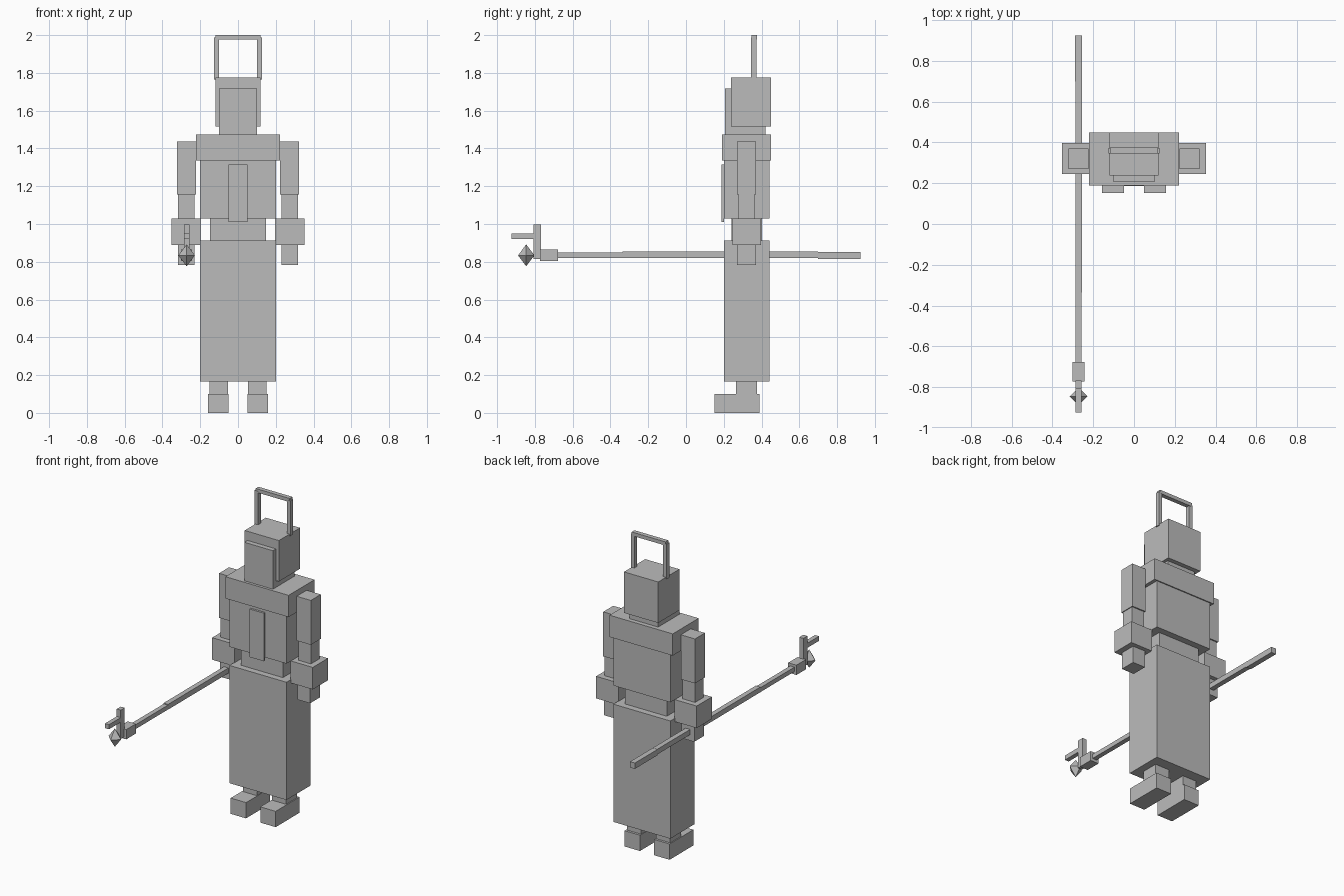
import bpy
import bmesh
from mathutils import Matrix

if "Cube" in bpy.data.objects:
    bpy.data.objects.remove(bpy.data.objects["Cube"], do_unlink=True)

grey = bpy.data.materials.new("plain_grey")
grey.use_nodes = True
grey.diffuse_color = (0.5, 0.5, 0.5, 1)
grey.node_tree.nodes["Principled BSDF"].inputs["Base Color"].default_value = (0.5, 0.5, 0.5, 1)


def finish(name, bm):
    mesh = bpy.data.meshes.new(name)
    bm.to_mesh(mesh)
    bm.free()
    mesh.materials.append(grey)
    obj = bpy.data.objects.new(name, mesh)
    bpy.context.collection.objects.link(obj)
    return obj


def box(name, x, y, z):
    """Box between the given (low, high) limits on each axis."""
    bm = bmesh.new()
    bmesh.ops.create_cube(bm, size=1)
    limits = (x, y, z)
    for v in bm.verts:
        v.co = [lim[0] if c < 0 else lim[1] for c, lim in zip(v.co, limits)]
    return finish(name, bm)


def centred(name, half_width, y, z):
    return box(name, (-half_width, half_width), y, z)


def pair(name, x, y, z):
    """Matching left (+x) and right (-x) parts."""
    box("left_" + name, x, y, z)
    box("right_" + name, (-x[1], -x[0]), y, z)


# Body and robe
centred("robe_skirt", 0.20, (0.20, 0.443), (0.165, 0.912))
centred("waist", 0.147, (0.24, 0.402), (0.912, 1.03))
centred("torso", 0.20, (0.20, 0.443), (1.03, 1.335))
centred("shoulders", 0.222, (0.19, 0.45), (1.335, 1.473))
centred("chest_panel", 0.05, (0.187, 0.20), (1.01, 1.315))

# Head, hood and upright frame
centred("face", 0.10, (0.207, 0.422), (1.473, 1.717))
centred("hood", 0.12, (0.238, 0.45), (1.515, 1.775))
pair("frame_post", (0.101, 0.126), (0.345, 0.373), (1.765, 1.987))
centred("frame_top", 0.119, (0.347, 0.375), (1.977, 2.0))

# Legs and feet
pair("leg", (0.053, 0.152), (0.265, 0.375), (0.10, 0.165))
pair("foot", (0.05, 0.158), (0.152, 0.39), (0, 0.10))

# Arms
pair("upper_arm", (0.223, 0.322), (0.27, 0.37), (1.155, 1.437))
pair("forearm", (0.229, 0.317), (0.278, 0.362), (1.03, 1.155))
pair("cuff", (0.197, 0.353), (0.245, 0.397), (0.89, 1.03))
pair("hand", (0.229, 0.317), (0.27, 0.37), (0.783, 0.89))

# Staff held in the right hand
staff_x = -0.272


def staff_box(name, half_width, y, z):
    box(name, (staff_x - half_width, staff_x + half_width), y, z)


staff_box("staff_front", 0.015, (-0.68, -0.335), (0.821, 0.849))
staff_box("staff_middle", 0.016, (-0.335, 0.70), (0.821, 0.854))
staff_box("staff_rear", 0.017, (0.70, 0.925), (0.816, 0.853))
staff_box("staff_collar", 0.029, (-0.773, -0.677), (0.803, 0.865))
staff_box("staff_post", 0.014, (-0.807, -0.767), (0.815, 0.997))
staff_box("staff_arm", 0.014, (-0.925, -0.807), (0.921, 0.95))

# Eight-sided crystal below the staff arm
bm = bmesh.new()
ring = [bm.verts.new(p) for p in ((1, 0, 0), (0, 1, 0), (-1, 0, 0), (0, -1, 0))]
top = bm.verts.new((0, 0, 1))
bottom = bm.verts.new((0, 0, -1))
for i, a in enumerate(ring):
    b = ring[(i + 1) % 4]
    bm.faces.new((a, b, top))
    bm.faces.new((b, a, bottom))
bmesh.ops.transform(bm, verts=bm.verts, matrix=Matrix.Translation((staff_x, -0.846, 0.834))
                    @ Matrix.Diagonal((0.044, 0.043, 0.058, 1)))
finish("crystal", bm)
